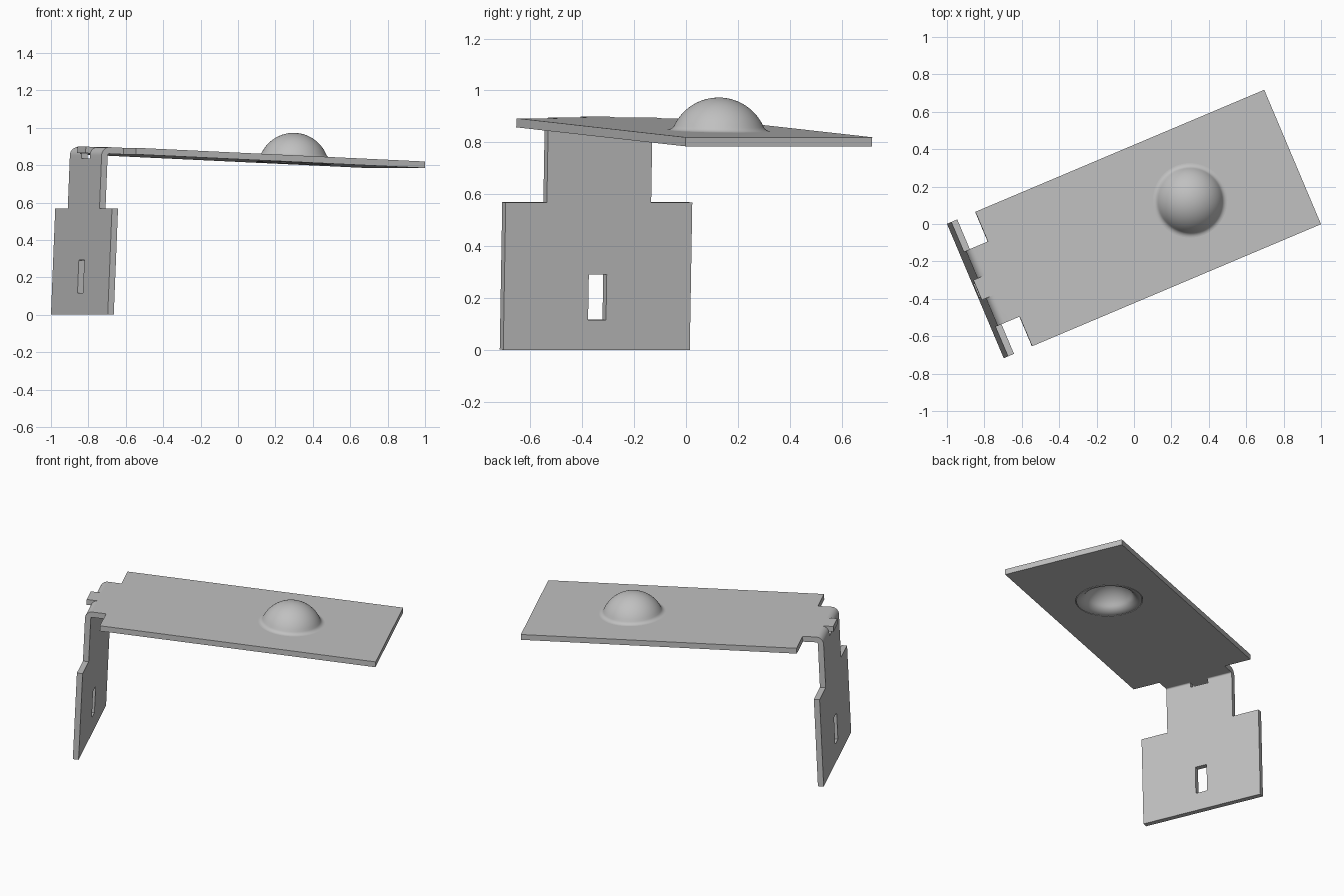
import bpy, bmesh
from math import sin, cos, pi, radians
from mathutils import Matrix, Vector

cube = bpy.data.objects.get("Cube")
if cube:
    bpy.data.objects.remove(cube)

T = 0.035                       # sheet thickness
TOP, OUTER = 0.859, -0.92       # outer faces of the plate and the upright
BEND = 0.045                    # outer bend radius
HALF, NECK, TAB, SLOT = 0.39, 0.218, 0.058, 0.0375   # half widths
SHOULDER, WINDOW, NOTCH = 0.53, 0.795, -0.794
DOME = Vector((0.288, 0, TOP))
POSE = Matrix.Rotation(radians(22.9), 4, 'Z') @ Matrix.Rotation(radians(2.5), 4, 'Y')

grey = bpy.data.materials.new("plain_grey")
grey.use_nodes = True
grey.diffuse_color = (0.53, 0.53, 0.53, 1)
grey.node_tree.nodes["Principled BSDF"].inputs["Base Color"].default_value = grey.diffuse_color


def make(name, bm):
    mesh = bpy.data.meshes.new(name)
    bm.to_mesh(mesh)
    bm.free()
    obj = bpy.data.objects.new(name, mesh)
    bpy.context.collection.objects.link(obj)
    mesh.materials.append(grey)
    obj.matrix_world = POSE
    return obj


def thicken(obj):
    mod = obj.modifiers.new("thickness", 'SOLIDIFY')
    mod.thickness = T
    mod.offset = -1
    mod.use_even_offset = True


def finish(obj):
    bpy.ops.object.select_all(action='DESELECT')
    obj.select_set(True)
    bpy.context.view_layer.objects.active = obj
    bpy.ops.object.convert(target='MESH')
    bpy.ops.object.shade_smooth_by_angle(angle=radians(30))


# Bent sheet: a grid following the side path, with cells left out for openings
path = [(OUTER, w) for w in (-0.038, 0.077, 0.252, SHOULDER, WINDOW)]
for i in range(9):
    a = pi - i * pi / 16
    path.append((OUTER + BEND + BEND * cos(a), TOP - BEND + BEND * sin(a)))
bend_end = path[-1][0]
path += [(NOTCH, TOP), (0.884, TOP)]
widths = [-HALF, -NECK, -TAB, -SLOT, SLOT, TAB, NECK, HALF]


def kept(u, v, w):
    if SHOULDER < w and u < NOTCH and v > NECK:
        return False
    if w > WINDOW and u < bend_end and v < TAB:
        return False
    return not (0.077 < w < 0.252 and v < SLOT)


bm = bmesh.new()


def cell(p, q, v0, v1):
    bm.faces.new([bm.verts.new(c) for c in (
        (p[0], v0, p[1]), (q[0], v0, q[1]), (q[0], v1, q[1]), (p[0], v1, p[1]))])


for p, q in zip(path, path[1:]):
    for v0, v1 in zip(widths, widths[1:]):
        if kept((p[0] + q[0]) / 2, abs(v0 + v1) / 2, (p[1] + q[1]) / 2):
            cell(p, q, v0, v1)

# Flat tab left sticking out through the bend
for v0, v1 in zip(widths[2:5], widths[3:6]):
    cell((-0.946, TOP), (bend_end, TOP), v0, v1)
bmesh.ops.remove_doubles(bm, verts=bm.verts, dist=1e-5)
bracket = make("bent_bracket", bm)
thicken(bracket)

# Pressed dome: fillet arc running into a ball arc, revolved
R, F, DROP, STEPS = 0.19, 0.03, 0.063, 64
rim = ((R + F) ** 2 - (DROP + F) ** 2) ** 0.5
lean = Vector((rim, DROP + F)).angle(Vector((1, 0)))
profile = [(rim - F * sin(a), F - F * cos(a))
           for a in [(pi / 2 - lean) * i / 6 for i in range(7)]]
profile += [(R * cos(a), R * sin(a) - DROP)
            for a in [lean + (pi / 2 - lean) * i / 16 for i in range(1, 17)]]
bm = bmesh.new()
ring = [bm.verts.new(DOME + Vector((r, 0, h))) for r, h in profile]
edges = [bm.edges.new(pair) for pair in zip(ring, ring[1:])]
bmesh.ops.spin(bm, geom=ring + edges, cent=DOME, axis=(0, 0, 1),
               angle=2 * pi, steps=STEPS, use_merge=True)
bmesh.ops.remove_doubles(bm, verts=bm.verts, dist=1e-4)
bmesh.ops.recalc_face_normals(bm, faces=bm.faces)
if sum(f.normal.z for f in bm.faces) < 0:
    bmesh.ops.reverse_faces(bm, faces=bm.faces)
dome = make("pressed_dome", bm)
thicken(dome)

# Round opening in the plate under the dome
bm = bmesh.new()
bmesh.ops.create_cone(bm, cap_ends=True, segments=STEPS, radius1=rim, radius2=rim,
                      depth=0.2, matrix=Matrix.Translation(DOME))
cutter = make("dome_cutter", bm)
cutter.hide_render = True
cut = bracket.modifiers.new("dome_opening", 'BOOLEAN')
cut.operation = 'DIFFERENCE'
cut.solver = 'EXACT'
cut.object = cutter
bpy.context.view_layer.update()
finish(bracket)
finish(dome)
bpy.data.objects.remove(cutter)
